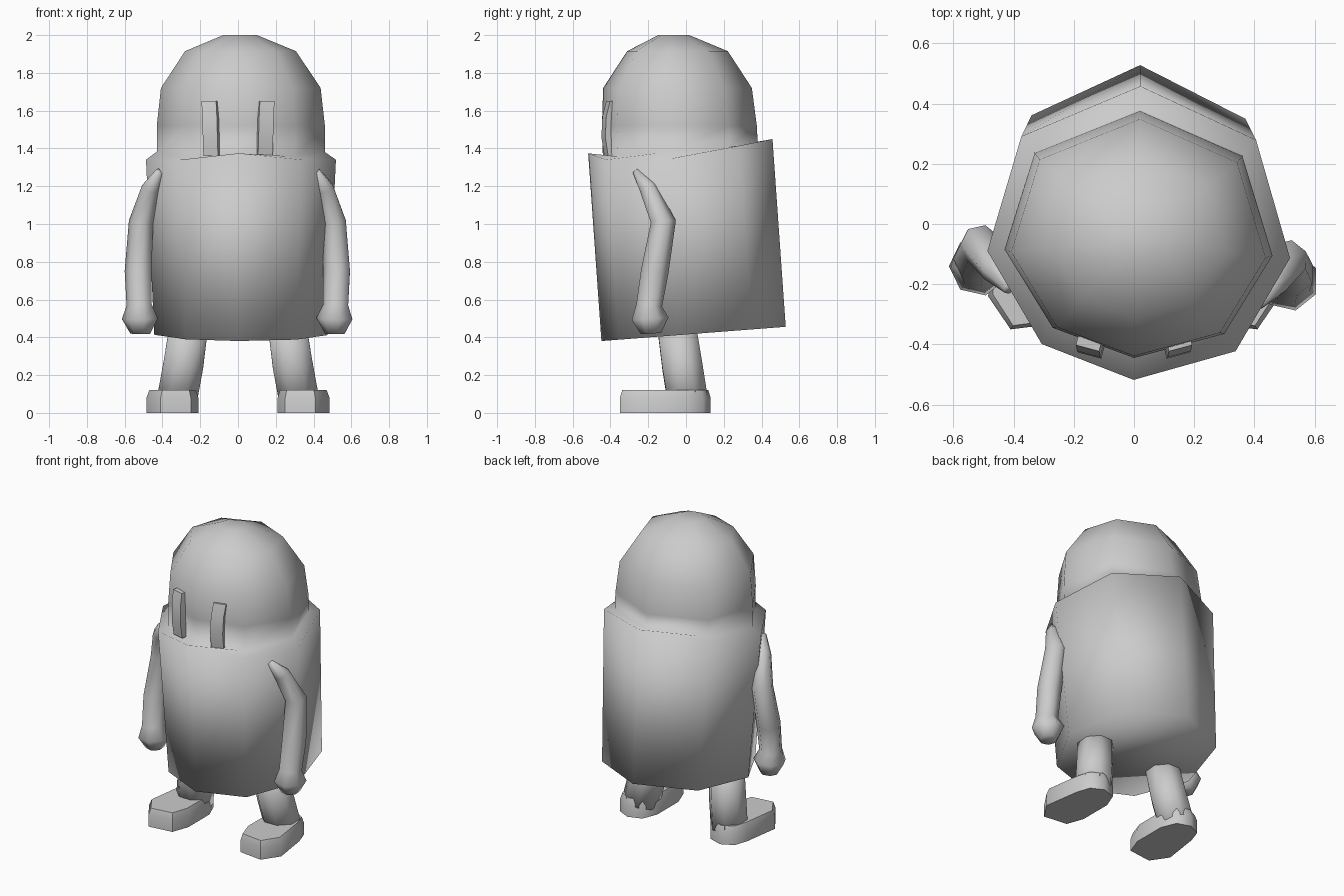
import bpy, bmesh, math
from mathutils import Vector, Matrix

cube = bpy.data.objects.get("Cube")
if cube:
    bpy.data.objects.remove(cube, do_unlink=True)

grey = bpy.data.materials.new("plain grey")
grey.use_nodes = True
COLOUR = (0.6, 0.6, 0.6, 1)
grey.diffuse_color = COLOUR
grey.node_tree.nodes["Principled BSDF"].inputs["Base Color"].default_value = COLOUR


def loft(name, rings, crease=None):
    """Skin a list of equally sized point rings and close both ends."""
    bm = bmesh.new()
    loops = [[bm.verts.new(p) for p in ring] for ring in rings]
    n = len(loops[0])
    for a, b in zip(loops, loops[1:]):
        for i in range(n):
            j = (i + 1) % n
            bm.faces.new((a[i], a[j], b[j], b[i]))
    bm.faces.new(loops[0][::-1])
    bm.faces.new(loops[-1])
    bmesh.ops.recalc_face_normals(bm, faces=bm.faces)
    mesh = bpy.data.meshes.new(name)
    bm.to_mesh(mesh)
    bm.free()
    mesh.materials.append(grey)
    obj = bpy.data.objects.new(name, mesh)
    bpy.context.collection.objects.link(obj)
    bpy.ops.object.select_all(action="DESELECT")
    obj.select_set(True)
    bpy.context.view_layer.objects.active = obj
    if crease:
        bpy.ops.object.shade_smooth_by_angle(angle=math.radians(crease))
    else:
        bpy.ops.object.shade_smooth()
    return obj


def tube(name, path, sides):
    """Round limb through (x, y, z, radius) stations."""
    pts = [Vector(p[:3]) for p in path]
    rings = []
    for i, p in enumerate(pts):
        d = (pts[min(i + 1, len(pts) - 1)] - pts[max(i - 1, 0)]).normalized()
        u = d.cross(Vector((0, 1, 0))).normalized()
        v = d.cross(u)
        r = path[i][3]
        angles = [math.tau * (k + 0.5) / sides for k in range(sides)]
        rings.append([p + r * (u * math.cos(a) + v * math.sin(a)) for a in angles])
    return loft(name, rings)


# Body and domed head: one hand-cut octagon, rescaled up the figure
OCTAGON = [(.01, .41), (-.34, .27), (-.44, -.05), (-.28, -.31),
           (-.01, -.41), (.29, -.33), (.45, -.07), (.35, .26)]


def ring(cy, sx, sy, height):
    pts = [(.01 + x * sx, cy + y * sy) for x, y in OCTAGON]
    return [(x, y, height(y)) for x, y in pts]


def collar(y):
    return 1.34 + .5 * max(0, -y - .45) + .2 * max(0, y + .09)


loft("body_and_head", [
    ring(.04, 1.03, 1.19, lambda y: .415 + .077 * y),
    ring(-.03, 1.13, 1.19, collar),
    ring(-.03, 1, 1, lambda y: 1.39 + .09 * y),
    ring(-.035, 1, 1, lambda y: 1.52),
    ring(-.045, .95, .96, lambda y: 1.72),
    ring(-.045, .66, .65, lambda y: 1.915),
    ring(-.065, .2, .2, lambda y: 2.0),
])

for side, s in (("left", 1), ("right", -1)):
    back = .05 if s < 0 else 0

    # Arm tapering to a pointed shoulder, with a knob for a hand
    arm = [(.415, -.265, 1.28, .02), (.46, -.2, 1.19, .05), (.51, -.12, 1.01, .068),
           (.525, -.165, .75, .075), (.52, -.195, .57, .07),
           (.515, -.19, .5, .1), (.515, -.185, .42, .055)]
    tube(side + "_arm", [(s * x, y + back, z, r) for x, y, z, r in arm], 7)

    # Leg
    leg = [(.26, -.05, .46, .11), (.29, -.02, .25, .115), (.325, .01, .06, .115)]
    tube(side + "_leg", [(s * x, y, z, r) for x, y, z, r in leg], 8)

    # Foot, turned slightly outward
    sole = [(.25, .1), (.34, .13), (.42, .09), (.45, 0), (.485, -.24),
            (.41, -.35), (.25, -.33), (.21, -.22), (.21, 0)]
    top = [(.33 + (x - .33) * .9, -.1 + (y + .1) * .95) for x, y in sole]
    loft(side + "_foot", [[(s * x, y, 0) for x, y in sole],
                          [(s * x, y, .08) for x, y in sole],
                          [(s * x, y, .12) for x, y in top]], 50)

    # Bowed upright eye strip lying against the face
    turn = Matrix.Rotation(s * math.radians(15), 3, "Z")
    strip = []
    for z, lean, y in ((1.36, 0, -.405), (1.46, .003, -.42), (1.57, .006, -.415), (1.65, .01, -.395)):
        centre = Vector((s * (.14 + lean), y, z))
        strip.append([centre + turn @ Vector((x, d, 0)) for x, d in
                      ((-.04, -.018), (.04, -.018), (.04, .04), (-.04, .04))])
    loft(side + "_eye", strip, 40)
